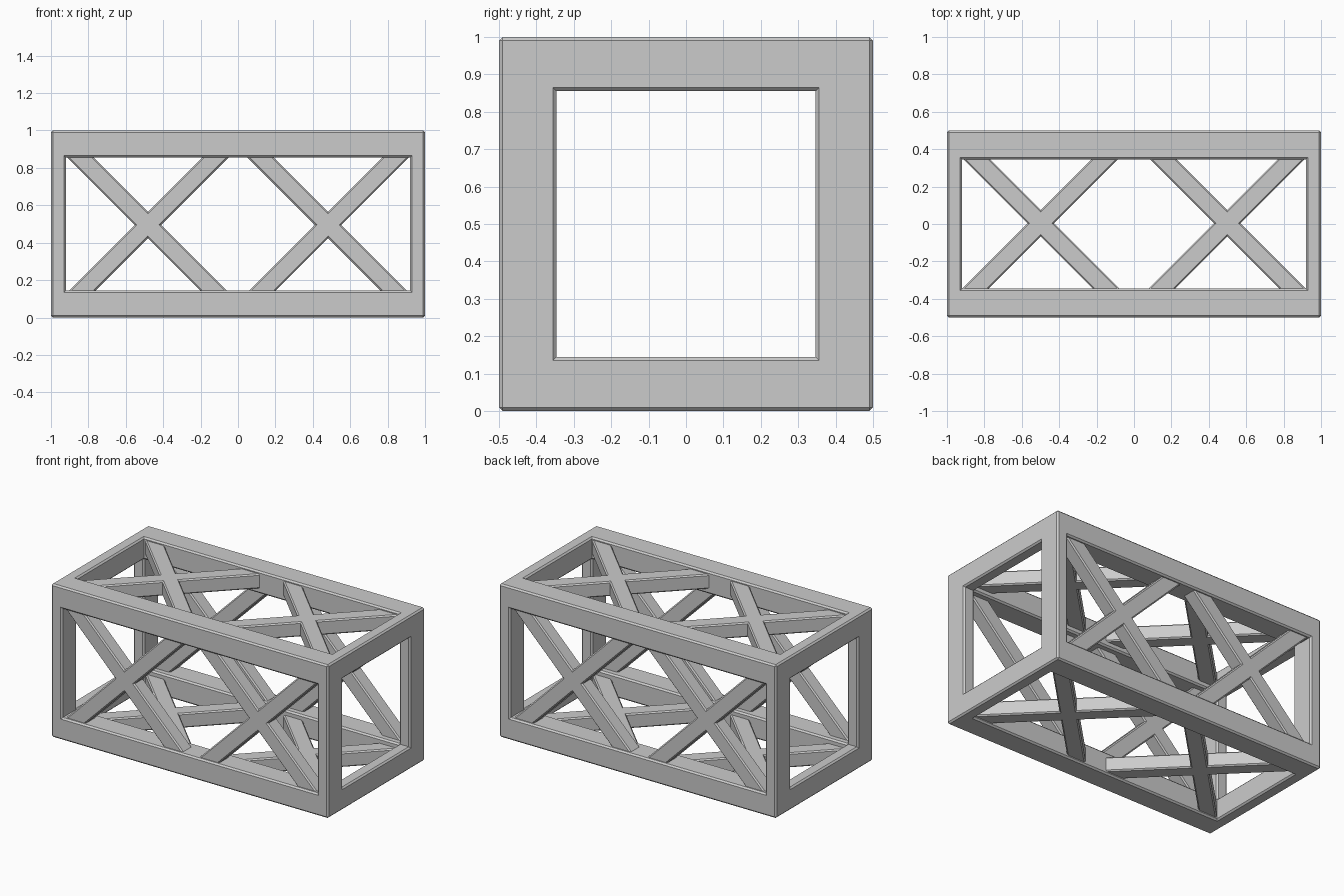
import bpy, bmesh, math
from mathutils import Matrix, Vector

if "Cube" in bpy.data.objects:
    bpy.data.objects.remove(bpy.data.objects["Cube"])


def box(name, size, loc=(0, 0, 0), rot=None):
    bm = bmesh.new()
    bmesh.ops.create_cube(bm, size=1)
    bmesh.ops.scale(bm, vec=size, verts=bm.verts)
    if rot:
        bmesh.ops.rotate(bm, matrix=rot, verts=bm.verts)
    bmesh.ops.translate(bm, vec=loc, verts=bm.verts)
    me = bpy.data.meshes.new(name)
    bm.to_mesh(me)
    bm.free()
    ob = bpy.data.objects.new(name, me)
    bpy.context.collection.objects.link(ob)
    return ob


def chamfer(ob, width):
    # chamfer only the outward edges
    bm = bmesh.new()
    bm.from_mesh(ob.data)
    edges = [e for e in bm.edges if len(e.link_faces) == 2
             and e.calc_face_angle_signed(0) > 0.1]
    bmesh.ops.bevel(bm, geom=edges, offset=width, offset_type='OFFSET',
                    segments=1, profile=0.5, affect='EDGES')
    bm.to_mesh(ob.data)
    bm.free()


# outer frame: a block opened through along all three axes
HX, HY, HZ = 1.84, 0.692, 0.71
frame = box("frame", (2, 1, 1), (0, 0, 0.5))
bpy.context.view_layer.objects.active = frame
for size in ((3, HY, HZ), (HX, 3, HZ), (HX, HY, 3)):
    cutter = box("cutter", size, (0, 0, 0.5))
    mod = frame.modifiers.new("opening", 'BOOLEAN')
    mod.operation = 'DIFFERENCE'
    mod.solver = 'EXACT'
    mod.object = cutter
    bpy.ops.object.modifier_apply(modifier=mod.name)
    bpy.data.objects.remove(cutter)
chamfer(frame, 0.01)

# crossed braces: two crosses on each of the four long sides
LENGTH, WIDTH, DEPTH = 1.18, 0.1, 0.096


def brace(name, loc, axis, angle):
    size = (LENGTH, DEPTH, WIDTH) if axis == 'Y' else (LENGTH, WIDTH, DEPTH)
    ob = box(name, size, loc, Matrix.Rotation(math.radians(angle), 3, axis))
    chamfer(ob, 0.008)


for s in (-1, 1):
    for angle in (-45, 45):
        for side, name in ((-1, "front_brace"), (1, "back_brace")):
            brace(name, (0.482 * s, 0.435 * side, 0.495), 'Y', angle)
        for side, name in ((-1, "bottom_brace"), (1, "top_brace")):
            brace(name, (0.498 * s, 0.004, 0.5 + 0.436 * side), 'Z', angle)
